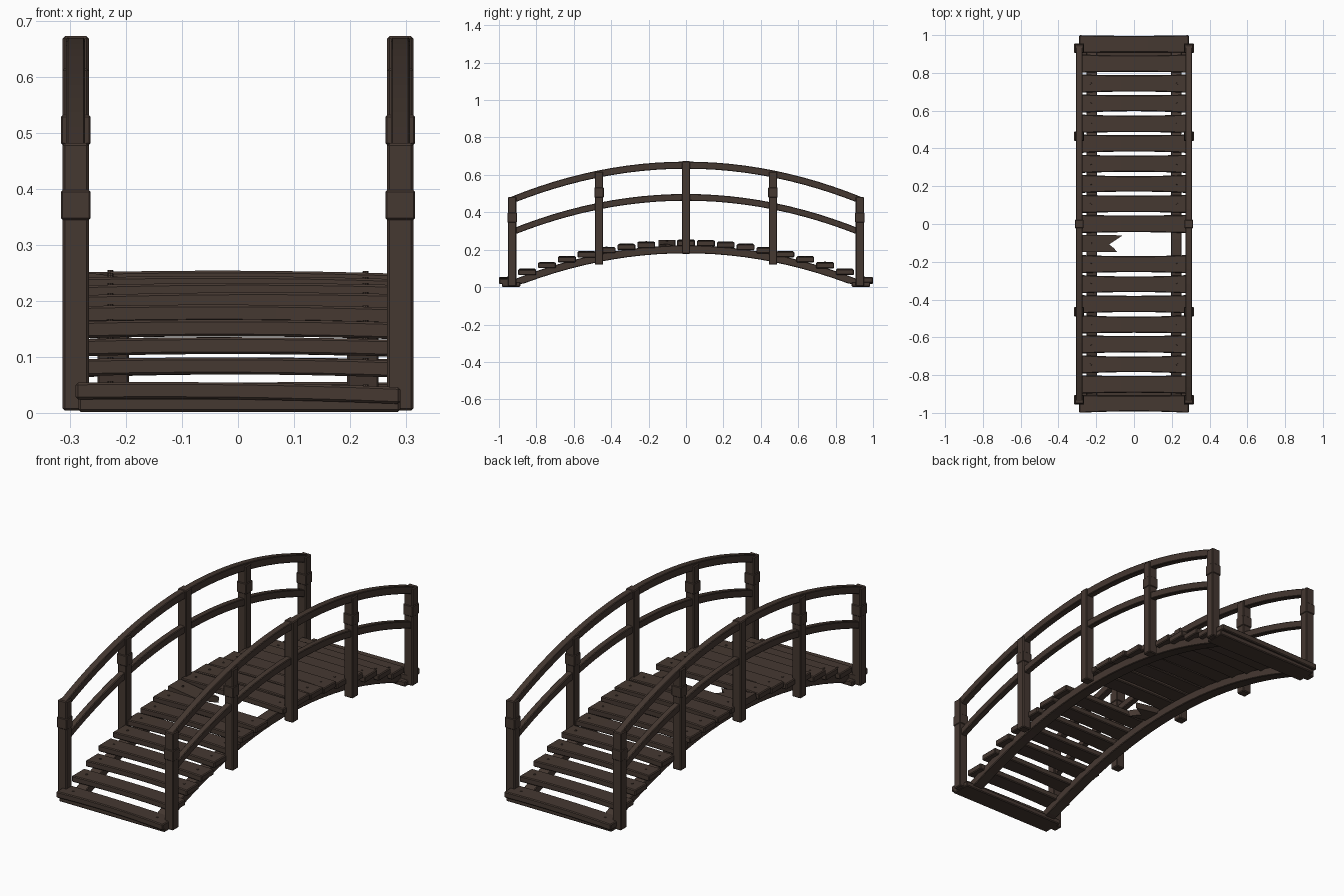
import bpy, bmesh, math, random
from mathutils import Matrix, Vector

random.seed(4)
if "Cube" in bpy.data.objects:
    bpy.data.objects.remove(bpy.data.objects["Cube"])


def make_material(name, color):
    m = bpy.data.materials.new(name)
    m.use_nodes = True
    m.diffuse_color = color
    m.node_tree.nodes["Principled BSDF"].inputs["Base Color"].default_value = color
    return m


wood = make_material("dark brown wood", (0.060, 0.040, 0.031, 1))


def finish(name, bm, bevel=0.0):
    bmesh.ops.recalc_face_normals(bm, faces=bm.faces)
    me = bpy.data.meshes.new(name)
    bm.to_mesh(me)
    bm.free()
    me.materials.append(wood)
    ob = bpy.data.objects.new(name, me)
    bpy.context.collection.objects.link(ob)
    if bevel:
        mod = ob.modifiers.new("worn edges", "BEVEL")
        mod.width = bevel
        mod.segments = 1
        mod.limit_method = "ANGLE"
    return ob


def box(name, lo, hi, bevel=0.004):
    bm = bmesh.new()
    bmesh.ops.create_cube(bm, size=1)
    lo, hi = Vector(lo), Vector(hi)
    for v in bm.verts:
        v.co = (lo + hi) / 2 + v.co * (hi - lo)
    return finish(name, bm, bevel)


def loft(name, rings, bevel):
    """Solid skinned through a row of four-cornered sections."""
    bm = bmesh.new()
    rows = [[bm.verts.new(p) for p in ring] for ring in rings]
    for a, b in zip(rows, rows[1:]):
        for i in range(4):
            j = (i + 1) % 4
            bm.faces.new((a[i], a[j], b[j], b[i]))
    bm.faces.new(rows[0])
    bm.faces.new(rows[-1])
    return finish(name, bm, bevel)


def arch(y, top):
    return top - 0.215 * y * y


def arched_bar(name, x, width, top, height, reach, steps=24):
    rings = []
    for i in range(steps + 1):
        y = reach * (2 * i / steps - 1)
        z, w, h = arch(y, top), width / 2, height / 2
        rings.append([(x - w, y, max(z - h, 0.004)), (x + w, y, max(z - h, 0.004)),
                      (x + w, y, z + h), (x - w, y, z + h)])
    return loft(name, rings, 0.003)


# Side frames: support beam, two handrails and five banded posts
for side, s in (("left", 1), ("right", -1)):
    arched_bar(side + "_support_beam", s * 0.223, 0.056, 0.202, 0.042, 0.94)
    arched_bar(side + "_middle_rail", s * 0.29, 0.03, 0.48, 0.036, 0.945)
    arched_bar(side + "_top_rail", s * 0.29, 0.034, 0.652, 0.038, 0.945)
    for i in range(-2, 3):
        y = i * 0.465
        top = (0.673, 0.616, 0.482)[abs(i)]
        base = (0.178, 0.120, 0.004)[abs(i)]
        label = f"{side}_post_{i + 3}"
        box(label, (s * 0.29 - 0.0235, y - 0.0225, base),
            (s * 0.29 + 0.0235, y + 0.0225, top))
        if i:
            box(label + "_band", (s * 0.29 - 0.0265, y - 0.0255, top - 0.137),
                (s * 0.29 + 0.0265, y + 0.0255, top - 0.084), 0.003)


def nail(name, x, y, z):
    bm = bmesh.new()
    bmesh.ops.create_cone(bm, cap_ends=True, segments=8, radius1=0.006, radius2=0.005,
                          depth=0.008, matrix=Matrix.Translation((x, y, z)))
    return finish(name, bm)


def plank(name, y, z, half_length, width, tilt):
    """Slightly bowed board, a little narrower in the middle."""
    rings = []
    front, back = random.uniform(0.002, 0.008), random.uniform(0.002, 0.008)
    for i in range(9):
        t = i / 4 - 1
        x = t * half_length
        bow = 1 - t * t
        zz = z + 0.004 * bow + tilt * x
        y0, y1 = y - width / 2 + front * bow, y + width / 2 - back * bow
        rings.append([(x, y0, zz - 0.015), (x, y1, zz - 0.015),
                      (x, y1, zz + 0.015), (x, y0, zz + 0.015)])
    loft(name, rings, 0.004)
    for label, x in (("left", 0.228), ("right", -0.228)):
        nail(f"{name}_{label}_nail", x, y, z + tilt * x + 0.015)


# Deck planks, leaving out the broken one
for i in range(-8, 9):
    if i != -1:
        y = i * 0.1062
        plank(f"deck_plank_{i + 9}", y, arch(y, 0.235), random.uniform(0.275, 0.283),
              0.096, random.uniform(-0.006, 0.006))

# Wider boards at both ends, each on a ground sill
for label, s in (("front", -1), ("back", 1)):
    plank(label + "_end_plank", s * 0.953, 0.035, 0.29, 0.093, s * 0.014)
    ys = sorted((s * 0.885, s * 0.985))
    box(label + "_ground_sill", (-0.285, ys[0], 0.002), (0.29, ys[1], 0.028))

# Snapped plank with a splintered end, sagging towards the middle
outline = [(-0.278, -0.148), (-0.09, -0.148), (-0.105, -0.13), (-0.132, -0.108),
           (-0.06, -0.06), (-0.278, -0.057)]
bm = bmesh.new()
face = bm.faces.new([bm.verts.new((x, y, 0.218)) for x, y in outline])
ext = bmesh.ops.extrude_face_region(bm, geom=[face])
up = [g for g in ext["geom"] if isinstance(g, bmesh.types.BMVert)]
bmesh.ops.translate(bm, verts=up, vec=(0, 0, 0.03))
bmesh.ops.rotate(bm, verts=bm.verts, cent=(-0.25, -0.1, 0.235),
                 matrix=Matrix.Rotation(math.radians(8), 3, "Y"))
finish("broken_plank", bm)
nail("broken_plank_nail", -0.228, -0.102, 0.246)
